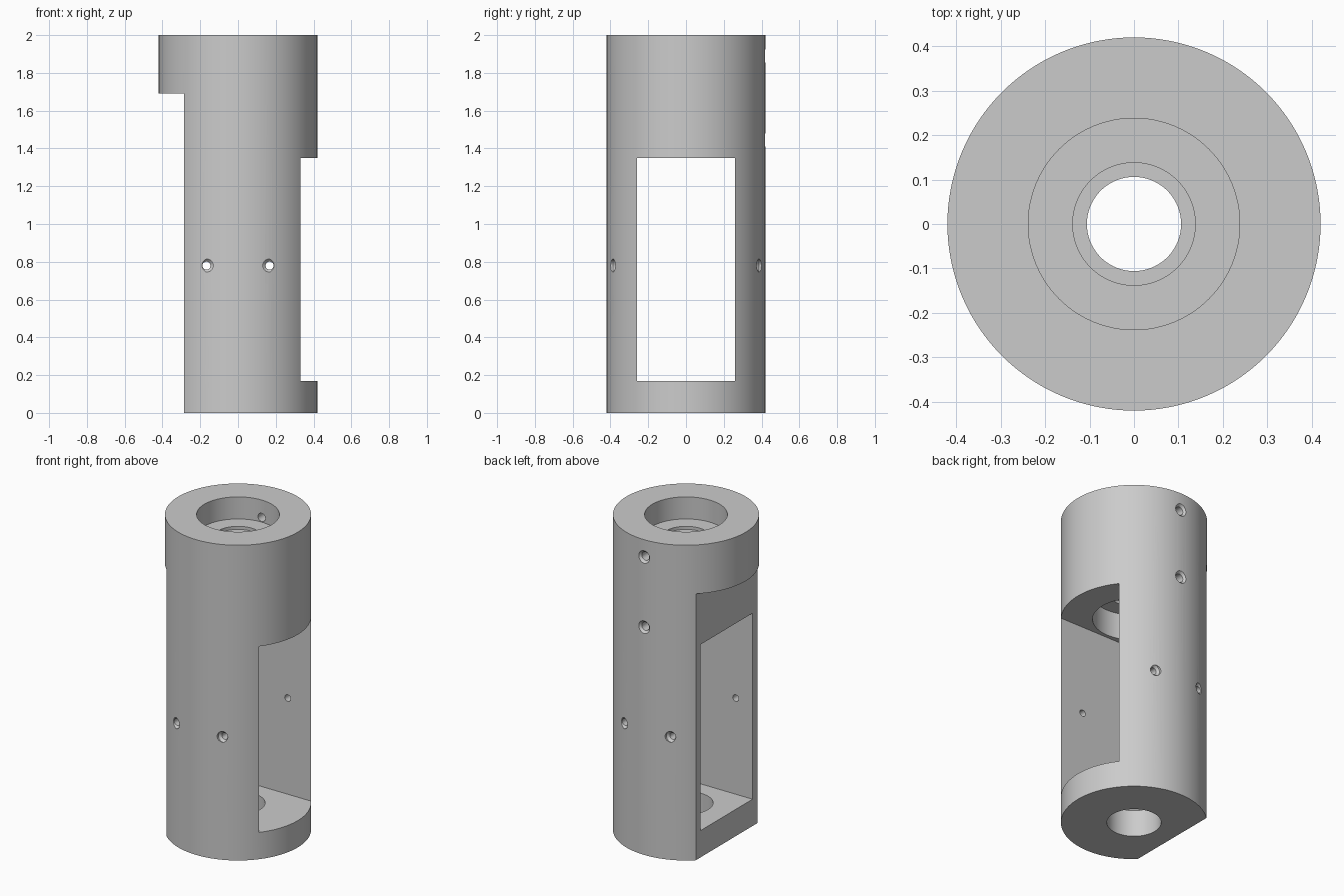
import bpy
import bmesh
import math
from mathutils import Matrix, Vector

cube = bpy.data.objects.get("Cube")
if cube:
    bpy.data.objects.remove(cube, do_unlink=True)

RADIUS = 0.42
POCKET_HALF = 0.26

steel = bpy.data.materials.new("grey_steel")
steel.use_nodes = True
grey = (0.6, 0.6, 0.6, 1)
steel.diffuse_color = grey
steel.node_tree.nodes["Principled BSDF"].inputs["Base Color"].default_value = grey


def add_object(name, bm):
    bmesh.ops.recalc_face_normals(bm, faces=bm.faces)
    mesh = bpy.data.meshes.new(name)
    bm.to_mesh(mesh)
    bm.free()
    obj = bpy.data.objects.new(name, mesh)
    bpy.context.collection.objects.link(obj)
    mesh.materials.append(steel)
    return obj


def lathe(name, profile, segments, matrix=Matrix()):
    """Solid of revolution from (radius, height) points, closed by end caps."""
    bm = bmesh.new()
    rings = []
    for r, z in profile:
        angles = [2 * math.pi * i / segments for i in range(segments)]
        rings.append([bm.verts.new((r * math.cos(a), r * math.sin(a), z)) for a in angles])
    for low, high in zip(rings, rings[1:]):
        for i in range(segments):
            j = (i + 1) % segments
            bm.faces.new((low[i], low[j], high[j], high[i]))
    bm.faces.new(rings[0][::-1])
    bm.faces.new(rings[-1])
    bm.transform(matrix)
    return add_object(name, bm)


def box(name, low, high):
    bm = bmesh.new()
    low, high = Vector(low), Vector(high)
    size = Matrix.Diagonal((high - low).to_4d())
    bmesh.ops.create_cube(bm, size=1, matrix=Matrix.Translation((low + high) / 2) @ size)
    return add_object(name, bm)


def screw_cutter(name, x, z, side, r_hole, r_mouth, inner_y):
    """Countersunk hole along y, entering from the given side."""
    surface = math.sqrt(RADIUS ** 2 - x ** 2)
    sink = r_mouth - r_hole
    profile = [(r_hole, inner_y), (r_hole, surface - sink),
               (r_mouth, surface), (r_mouth, surface + 0.1)]
    turn = Matrix.Rotation(-side * math.pi / 2, 4, "X")
    return lathe(name, profile, 32, Matrix.Translation((x, 0, z)) @ turn)


# Round housing
body = lathe("housing", [(RADIUS, 0), (RADIUS, 2)], 128)

# Side flat, through window and stepped central bore
cutters = [
    box("flat_cutter", (-0.6, -0.6, -0.1), (-0.285, 0.6, 1.69)),
    box("window_cutter", (-0.6, -POCKET_HALF, 0.17), (0.6, POCKET_HALF, 1.35)),
    lathe("bore_cutter", [
        (0.156, -0.1), (0.156, 0.4), (0.238, 1.2), (0.238, 1.515),
        (0.138, 1.515), (0.138, 1.535), (0.106, 1.535), (0.106, 1.84),
        (0.138, 1.84), (0.138, 1.86), (0.238, 1.86), (0.238, 2.1)], 96),
]

# Two set screw holes in the back, two pairs through the window walls
for z in (1.89, 1.445):
    cutters.append(screw_cutter("set_screw_cutter", 0, z, 1, 0.026, 0.04, 0.15))
for side in (-1, 1):
    for x in (-0.167, 0.167):
        cutters.append(screw_cutter("wall_screw_cutter", x, 0.78, side, 0.021, 0.035, 0.2))

bpy.context.view_layer.objects.active = body
for cutter in cutters:
    cutter.hide_render = True
    mod = body.modifiers.new("cut", "BOOLEAN")
    mod.operation = "DIFFERENCE"
    mod.solver = "EXACT"
    mod.object = cutter
    bpy.ops.object.modifier_apply(modifier=mod.name)
    bpy.data.objects.remove(cutter, do_unlink=True)

bpy.ops.object.select_all(action="DESELECT")
body.select_set(True)
bpy.ops.object.shade_smooth_by_angle(angle=math.radians(25))
